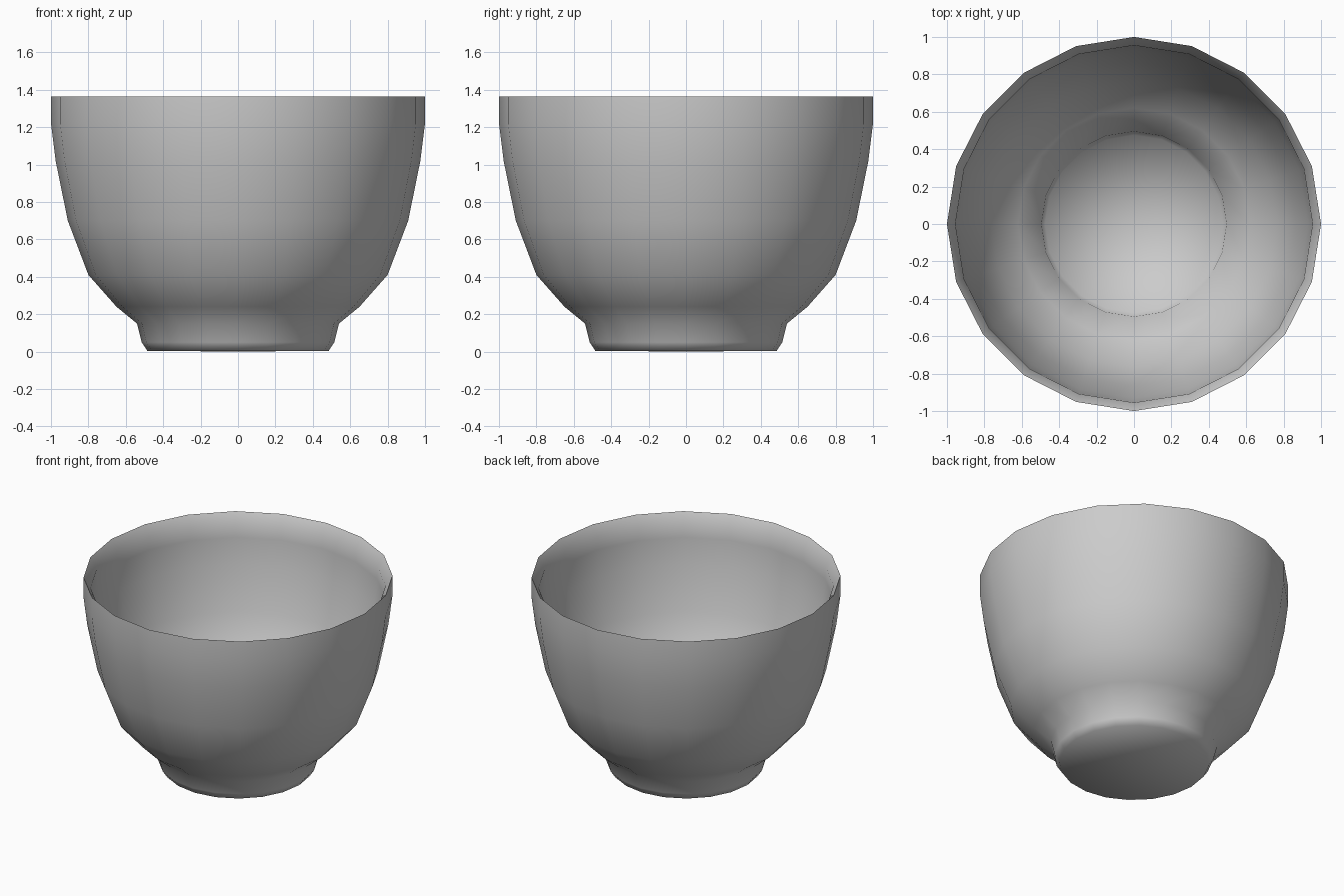
import bpy, bmesh, math

if "Cube" in bpy.data.objects:
    bpy.data.objects.remove(bpy.data.objects["Cube"])

SIDES = 20
# outer wall from foot to rim, then inner wall back down to the floor (radius, height)
PROFILE = [(0.485, 0.004), (0.515, 0.05), (0.54, 0.15), (0.65, 0.24), (0.80, 0.41),
           (0.91, 0.70), (0.975, 1.02), (1.0, 1.22), (1.0, 1.365),
           (0.955, 1.29), (0.953, 1.20), (0.93, 1.02), (0.866, 0.71), (0.765, 0.44),
           (0.62, 0.28), (0.495, 0.18), (0.475, 0.06)]

bm = bmesh.new()
rings = []
for r, z in PROFILE:
    ring = []
    for i in range(SIDES):
        a = 2 * math.pi * i / SIDES
        ring.append(bm.verts.new((r * math.cos(a), r * math.sin(a), z)))
    rings.append(ring)

# walls
for lo, hi in zip(rings, rings[1:]):
    for i in range(SIDES):
        j = (i + 1) % SIDES
        bm.faces.new((lo[i], lo[j], hi[j], hi[i]))

# underside and inside floor
for ring, z in ((rings[0], 0.0), (rings[-1], 0.045)):
    centre = bm.verts.new((0, 0, z))
    for i in range(SIDES):
        bm.faces.new((ring[i], ring[(i + 1) % SIDES], centre))

bmesh.ops.recalc_face_normals(bm, faces=bm.faces)
for f in bm.faces:
    f.smooth = True
mesh = bpy.data.meshes.new("bowl")
bm.to_mesh(mesh)
bm.free()
bowl = bpy.data.objects.new("bowl", mesh)
bpy.context.collection.objects.link(bowl)

# crisp rim, soft everywhere else
bpy.context.view_layer.objects.active = bowl
bowl.select_set(True)
bpy.ops.object.shade_smooth_by_angle(angle=math.radians(80))
